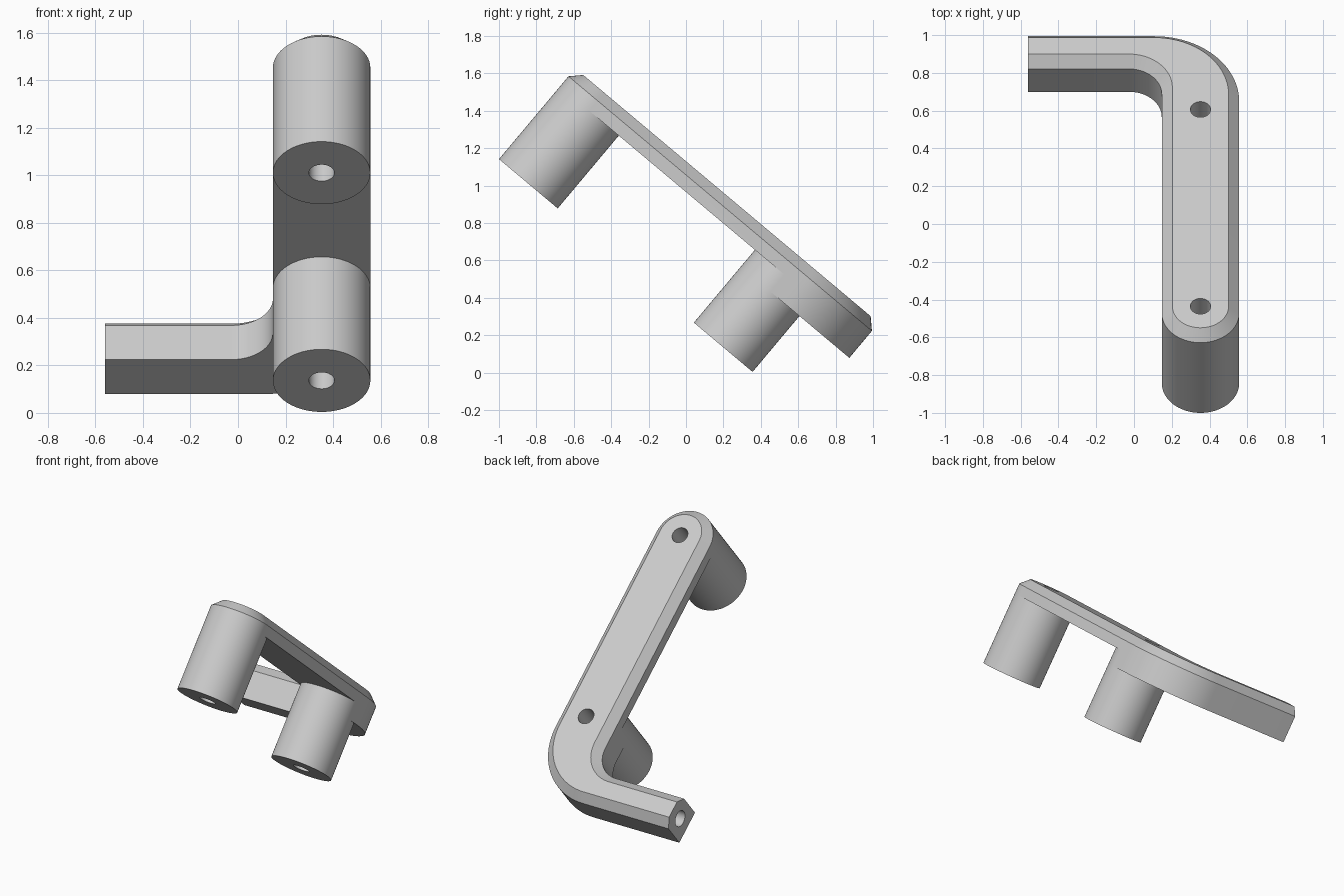
import bpy
import bmesh
from math import radians, pi, cos, sin
from mathutils import Matrix, Vector

if "Cube" in bpy.data.objects:
    bpy.data.objects.remove(bpy.data.objects["Cube"], do_unlink=True)

# Dimensions in the flat frame: x across, u along the bar, w out of the top face
TILT = Matrix.Rotation(radians(-40), 4, "X")
CX, R = 0.352, 0.205              # bar centre line and half width
POSTS = {"upper_post": -1.295, "lower_post": 0.065}
FOOT, UNDER, ARM_UNDER, TOP = 0.232, 0.74, 0.622, 0.866
CHAMFER = 0.056
ARM_END, ARM_IN, ARM_OUT = -0.56, 0.392, 0.618
BEND_IN, BEND_OUT = 0.175, 0.45
HOLE = 0.054

grey = bpy.data.materials.new("light grey")
grey.use_nodes = True
grey.diffuse_color = (0.6, 0.6, 0.6, 1)
grey.node_tree.nodes["Principled BSDF"].inputs["Base Color"].default_value = (0.6, 0.6, 0.6, 1)


def make_object(name, bm):
    bmesh.ops.recalc_face_normals(bm, faces=bm.faces)
    mesh = bpy.data.meshes.new(name)
    bm.to_mesh(mesh)
    bm.free()
    mesh.materials.append(grey)
    ob = bpy.data.objects.new(name, mesh)
    bpy.context.collection.objects.link(ob)
    return ob


def cylinder(name, start, end, radius, segments):
    start, end = Vector(start), Vector(end)
    axis = end - start
    place = Matrix.Translation((start + end) / 2) @ axis.to_track_quat("Z", "Y").to_matrix().to_4x4()
    bm = bmesh.new()
    bmesh.ops.create_cone(bm, cap_ends=True, segments=segments, radius1=radius,
                          radius2=radius, depth=axis.length, matrix=place)
    return make_object(name, bm)


def arc(x, u, r, start, end, steps):
    angles = [radians(start + (end - start) * i / steps) for i in range(steps + 1)]
    return [(x + r * cos(a), u + r * sin(a)) for a in angles]


def outline(d):
    """Handle outline shrunk by d, with the arm end left in place."""
    points = arc(CX, POSTS["upper_post"], R - d, 180, 360, 32)
    points += arc(CX + R - BEND_OUT, ARM_OUT - BEND_OUT, BEND_OUT - d, 0, 90, 24)
    points += [(ARM_END, ARM_OUT - d), (ARM_END, ARM_IN + d)]
    points += arc(CX - R - BEND_IN, ARM_IN - BEND_IN, BEND_IN + d, 90, 0, 20)
    return points


def subtract(target, cutter):
    mod = target.modifiers.new("cut", "BOOLEAN")
    mod.operation, mod.solver, mod.object = "DIFFERENCE", "EXACT", cutter
    with bpy.context.temp_override(object=target, active_object=target):
        bpy.ops.object.modifier_apply(modifier=mod.name)


# L-shaped handle bar with a chamfered top
bm = bmesh.new()
rings = [[bm.verts.new((x, u, w)) for x, u in outline(d)]
         for d, w in ((0, ARM_UNDER), (0, TOP - CHAMFER), (CHAMFER, TOP))]
for low, high in zip(rings, rings[1:]):
    for i in range(len(low)):
        j = (i + 1) % len(low)
        bm.faces.new((low[i], low[j], high[j], high[i]))
bm.faces.new(rings[0])
bm.faces.new(rings[-1])
bar = make_object("handle_bar", bm)

# Thin the straight part of the bar from below
bm = bmesh.new()
bmesh.ops.create_cube(bm, size=2)
bmesh.ops.translate(bm, verts=bm.verts, vec=(CX, POSTS["lower_post"] - 1, UNDER - 1))
cutters = [make_object("thinning_cutter", bm)]
subtract(bar, cutters[0])

# Round posts, each drilled right through together with the bar
parts = [bar]
for name, u in POSTS.items():
    post = cylinder(name, (CX, u, FOOT), (CX, u, UNDER), R, 64)
    drill = cylinder(name + "_drill", (CX, u, 0), (CX, u, 1), HOLE, 32)
    subtract(post, drill)
    subtract(bar, drill)
    parts.append(post)
    cutters.append(drill)

# Blind hole in the end of the arm
u, w = (ARM_IN + ARM_OUT) / 2, (ARM_UNDER + TOP) / 2
drill = cylinder("arm_drill", (ARM_END - 0.1, u, w), (ARM_END + 0.4, u, w), HOLE, 32)
subtract(bar, drill)
cutters.append(drill)

for cutter in cutters:
    bpy.data.objects.remove(cutter, do_unlink=True)

# Tilt into place and smooth the round surfaces
bpy.ops.object.select_all(action="DESELECT")
for ob in parts:
    ob.data.transform(TILT)
    ob.select_set(True)
bpy.context.view_layer.objects.active = bar
bpy.ops.object.shade_smooth_by_angle(angle=radians(30))
